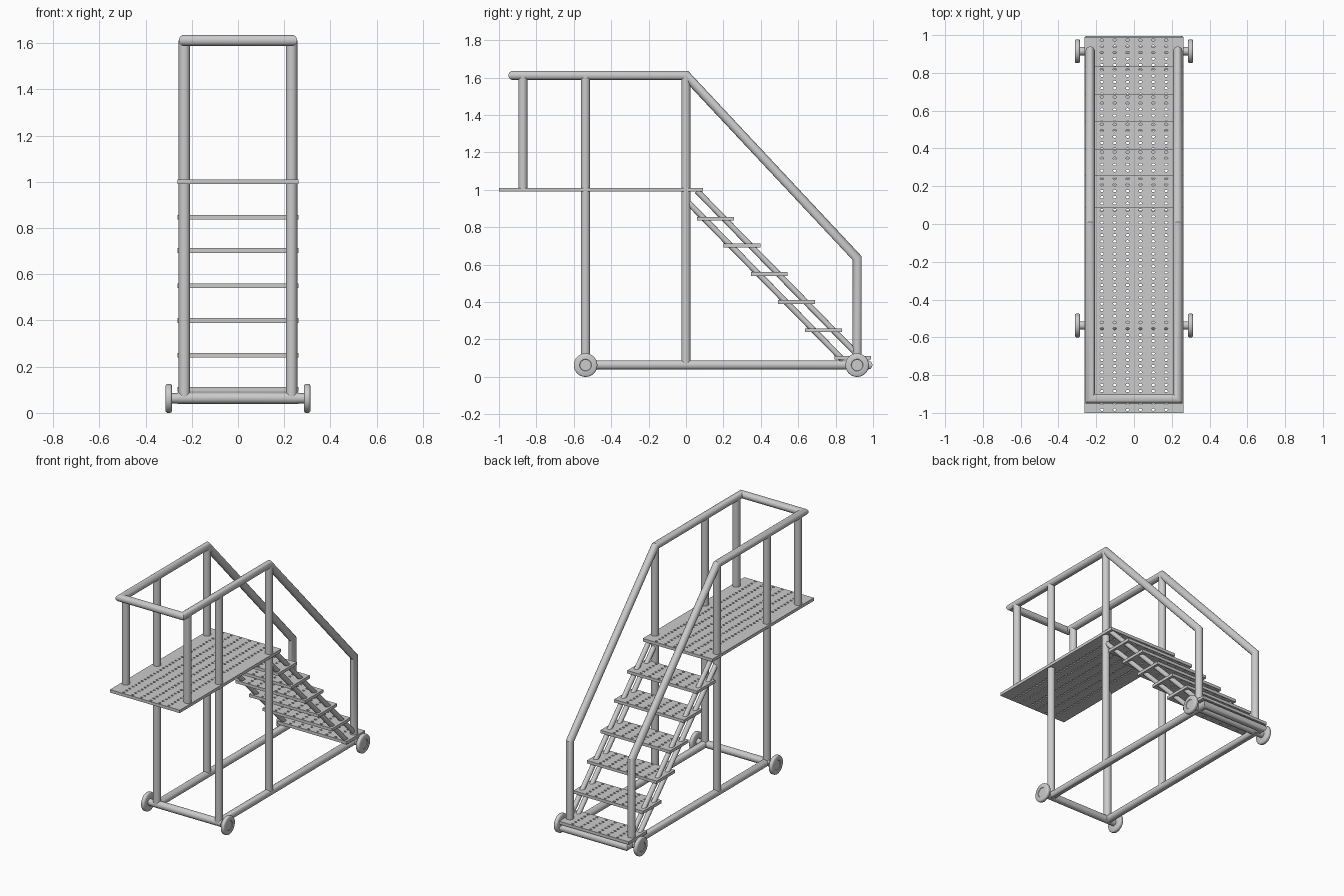
import bpy, bmesh, math
from mathutils import Vector

if "Cube" in bpy.data.objects:
    bpy.data.objects.remove(bpy.data.objects["Cube"])

R = 0.0245          # main tube radius
X = 0.232           # tube centre offset from the middle
ZT, ZB = 1.612, 0.064


def finish(bm, name, smooth=True):
    bmesh.ops.recalc_face_normals(bm, faces=bm.faces[:])
    me = bpy.data.meshes.new(name)
    bm.to_mesh(me)
    bm.free()
    ob = bpy.data.objects.new(name, me)
    bpy.context.collection.objects.link(ob)
    if smooth:
        bpy.context.view_layer.objects.active = ob
        ob.select_set(True)
        bpy.ops.object.shade_smooth_by_angle(angle=math.radians(35))
        ob.select_set(False)
    return ob


def tube(name, pts, r=R, closed=False, n=24):
    """Round tube swept along straight segments with mitred corners."""
    pts = [Vector(p) for p in pts]
    if closed:
        mid = (pts[0] + pts[-1]) / 2
        pts = [mid] + pts + [mid]
    dirs = [(b - a).normalized() for a, b in zip(pts, pts[1:])]
    u = dirs[0].orthogonal().normalized()
    v = dirs[0].cross(u)
    ring = [pts[0] + r * (math.cos(t) * u + math.sin(t) * v)
            for t in (2 * math.pi * i / n for i in range(n))]
    bm = bmesh.new()
    rings = [[bm.verts.new(p) for p in ring]]
    for i, d in enumerate(dirs):
        nxt = dirs[i + 1] if i + 1 < len(dirs) else d
        normal = (d + nxt).normalized()
        ring = [p + d * ((pts[i + 1] - p).dot(normal) / d.dot(normal)) for p in ring]
        rings.append([bm.verts.new(p) for p in ring])
    for a, b in zip(rings, rings[1:]):
        for i in range(n):
            j = (i + 1) % n
            bm.faces.new((a[i], a[j], b[j], b[i]))
    if closed:
        bmesh.ops.remove_doubles(bm, verts=bm.verts[:], dist=1e-5)
    else:
        bm.faces.new(rings[0])
        bm.faces.new(rings[-1])
    return finish(bm, name)


def perforated_plate(name, y0, y1, z, rows):
    """Sheet with six columns of oval holes, thickened by solidify."""
    bm = bmesh.new()
    dx, dy, half = 0.068, (y1 - y0) / rows, 0.262
    edge = [(1, 0), (1, 1), (0, 1), (-1, 1), (-1, 0), (-1, -1), (0, -1), (1, -1)]

    def face(co):
        bm.faces.new([bm.verts.new((x, y, z)) for x, y in co])

    for r in range(rows):
        cy = y0 + (r + 0.5) * dy
        for c in range(6):
            cx = (c - 2.5) * dx
            outer = [(cx + ex * dx / 2, cy + ey * dy / 2) for ex, ey in edge]
            inner = [(cx + 0.0095 * math.cos(k * math.pi / 4),
                      cy + 0.0065 * math.sin(k * math.pi / 4)) for k in range(8)]
            for k in range(8):
                j = (k + 1) % 8
                face((outer[k], outer[j], inner[j], inner[k]))
        for s in (-1, 1):
            a, b = s * 3 * dx, s * half
            for lo, hi in ((cy - dy / 2, cy), (cy, cy + dy / 2)):
                face(((a, lo), (b, lo), (b, hi), (a, hi)))
    bmesh.ops.remove_doubles(bm, verts=bm.verts[:], dist=1e-5)
    ob = finish(bm, name, smooth=False)
    mod = ob.modifiers.new("thickness", 'SOLIDIFY')
    mod.thickness = 0.02
    mod.offset = 0
    return ob


def wheel(name, side, y):
    """Lathed disc with rounded rim and a shallow hub recess."""
    profile = [(0.262, 0.0), (0.262, 0.022), (0.286, 0.022), (0.286, 0.056), (0.289, 0.061),
               (0.292, 0.063), (0.306, 0.063), (0.310, 0.061), (0.313, 0.056),
               (0.313, 0.032), (0.310, 0.030), (0.310, 0.0)]
    bm = bmesh.new()
    vs = [bm.verts.new((side * x, y, 0.063 + r)) for x, r in profile]
    es = [bm.edges.new(p) for p in zip(vs, vs[1:])]
    bmesh.ops.spin(bm, geom=vs + es, cent=(0, y, 0.063), axis=(1, 0, 0),
                   angle=2 * math.pi, steps=32, use_duplicate=False)
    bmesh.ops.remove_doubles(bm, verts=bm.verts[:], dist=1e-5)
    return finish(bm, name)


# Handrail: one continuous tube around the platform and down both stair sides
side = [(0.915, ZB), (0.915, 0.635), (0.0, ZT), (-0.925, ZT)]
tube("handrail", [(X, y, z) for y, z in side] + [(-X, y, z) for y, z in reversed(side)])

# Base frame and axles
tube("base_frame", [(X, -0.537, ZB), (X, 0.972, ZB), (-X, 0.972, ZB), (-X, -0.537, ZB)], closed=True)
for label, y in (("front", -0.537), ("rear", 0.915)):
    tube(label + "_axle", [(-0.262, y, ZB), (0.262, y, ZB)])

# Posts, stair stringers and wheels on both sides
for label, s in (("right", 1), ("left", -1)):
    x = s * X
    tube(label + "_front_post", [(x, -0.872, 1.0), (x, -0.872, ZT)])
    tube(label + "_middle_post", [(x, -0.537, ZB), (x, -0.537, ZT)])
    tube(label + "_stair_post", [(x, 0, ZB), (x, 0, ZT)])
    tube(label + "_upper_stringer", [(x, 0.058, 0.995), (x, 0.915, 0.12)], r=0.016, n=16)
    tube(label + "_lower_stringer", [(x, 0.0, 0.945), (x, 0.84, 0.09)], r=0.016, n=16)
    wheel(label + "_front_wheel", s, -0.537)
    wheel(label + "_rear_wheel", s, 0.915)

# Platform deck and steps
perforated_plate("platform", -1.0, 0.09, 1.0, 33)
steps = [(0.06, 0.846), (0.2, 0.703), (0.347, 0.55), (0.492, 0.4), (0.637, 0.25), (0.793, 0.102)]
for i, (y, z) in enumerate(steps):
    perforated_plate(f"step_{i + 1}", y, y + 0.197, z, 6)
